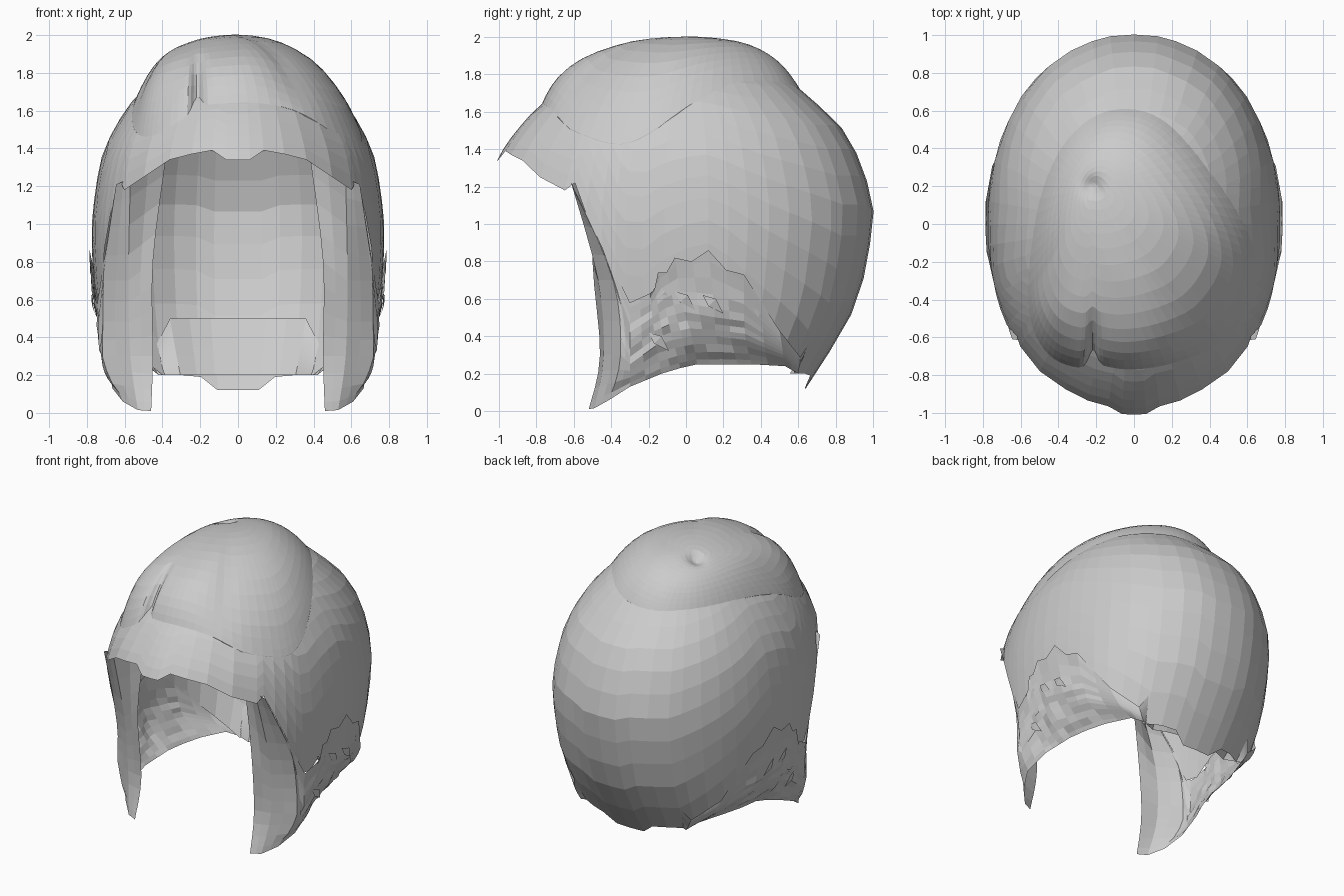
import bpy, math, random
from mathutils import Vector

random.seed(4)
cube = bpy.data.objects.get("Cube")
if cube:
    bpy.data.objects.remove(cube, do_unlink=True)

grey = bpy.data.materials.new("hair_grey")
grey.use_nodes = True
colour = (0.6, 0.6, 0.6, 1)
grey.diffuse_color = colour
grey.node_tree.nodes["Principled BSDF"].inputs["Base Color"].default_value = colour


def smooth_path(points, steps, closed=False):
    """Catmull-Rom samples through the points."""
    pts = [Vector(p) for p in points]
    n = len(pts)
    out = []
    for i in range(n if closed else n - 1):
        if closed:
            a, b, c, d = (pts[(i + k) % n] for k in (-1, 0, 1, 2))
        else:
            a, b, c, d = (pts[min(max(i + k, 0), n - 1)] for k in (-1, 0, 1, 2))
        for s in range(steps):
            t = s / steps
            out.append(0.5 * (2 * b + (c - a) * t + (2 * a - 5 * b + 4 * c - d) * t * t
                              + (3 * b - a - 3 * c + d) * t ** 3))
    return out if closed else out + [pts[-1]]


def make_object(name, verts, faces, mirror=False):
    mesh = bpy.data.meshes.new(name)
    mesh.from_pydata([tuple(v) for v in verts], [], faces)
    mesh.materials.append(grey)
    obj = bpy.data.objects.new(name, mesh)
    bpy.context.collection.objects.link(obj)
    if mirror:
        mod = obj.modifiers.new("Mirror", 'MIRROR')
        mod.merge_threshold = 0.002


def grid_object(name, columns, mirror=False, closed=False):
    """Skin equal-length columns of points with quads."""
    rows, n = len(columns[0]), len(columns)
    faces = []
    for i in range(n if closed else n - 1):
        j = (i + 1) % n
        for k in range(rows - 1):
            faces.append((i * rows + k, j * rows + k, j * rows + k + 1, i * rows + k + 1))
    make_object(name, [p for c in columns for p in c], faces, mirror)


# Head-shaped sections: height, half width, front reach, back reach
profile = smooth_path([Vector(r) for r in (
    (0.12, .66, 1.0, .64), (0.37, .72, 1.05, .80), (0.6, .755, 1.1, .92),
    (0.9, .775, 1.1, .985), (1.1, .765, 1.1, 1.0), (1.36, .72, 1.0, .92),
    (1.53, .64, .88, .82), (1.65, .56, .76, .69), (1.78, .42, .56, .53),
    (1.86, .25, .34, .34), (1.89, .12, .16, .16), (1.9, 0, 0, 0))], 5)


def section(z):
    for lo, hi in zip(profile, profile[1:]):
        if z <= hi[0]:
            return lo.lerp(hi, max(0, (z - lo[0]) / (hi[0] - lo[0])))
    return profile[-1]


def shell_point(angle, z):
    """Point on the head shell; the back half is slightly squared."""
    _, w, f, b = section(z)
    s, c = math.sin(math.radians(angle)), math.cos(math.radians(angle))
    if angle >= 180:
        return Vector((0, b, z))
    if c >= 0:
        return Vector((s * w, -c * f, z))
    return Vector((s ** .92 * w, abs(c) ** .94 * b, z))


def shell_height(x, y):
    lo, hi = 0.6, 1.9
    for _ in range(24):
        mid = (lo + hi) / 2
        _, w, f, b = section(mid)
        reach = f if y < 0 else b
        if (x / max(w, 1e-5)) ** 2 + (y / max(reach, 1e-5)) ** 2 < 1:
            lo = mid
        else:
            hi = mid
    return lo


# Outer shell: angle from the front and the height of the lower edge there
edge = [(0, 1.34), (5, 1.34), (11, 1.39), (20, 1.37), (30, 1.34), (42, 1.25), (53, 1.18),
        (56, 1.22), (61, 1.06), (66, .87), (70, .68), (73, .58), (78, .57), (84, .68),
        (90, .74), (96, .77), (102, .70), (108, .60), (115, .50), (122, .42), (131, .33),
        (140, .25), (146, .2), (156, .2), (165, .19), (172, .12), (180, .12)]
columns = [[shell_point(angle, low + (1.9 - low) * math.sin(k / 14 * math.pi / 2))
            for k in range(15)] for angle, low in edge]
grid_object("outer_hair_shell", columns, mirror=True)

# Lower side layer: sideburn, ear tufts and nape, each column top to bottom
side = [
    ((.38, -.50, 1.36), (.45, -.50, .80), (.45, -.46, .30), (.46, -.52, .01)),
    ((.57, -.62, 1.24), (.58, -.47, .70), (.57, -.44, .30), (.53, -.49, .015)),
    ((.645, -.61, 1.21), (.715, -.39, .70), (.71, -.35, .30), (.61, -.41, .06)),
    ((.745, -.30, .58), (.735, -.30, .42), (.715, -.30, .25), (.665, -.30, .13)),
    ((.77, -.19, .63), (.745, -.18, .50), (.715, -.16, .35), (.65, -.13, .20)),
    ((.78, -.15, .74), (.75, -.11, .55), (.715, -.07, .38), (.62, -.03, .23)),
    ((.785, -.06, .82), (.755, -.02, .58), (.715, .03, .40), (.60, .06, .25)),
    ((.785, .12, .86), (.75, .15, .55), (.69, .16, .40), (.58, .20, .25)),
    ((.75, .31, .73), (.71, .31, .52), (.65, .32, .38), (.54, .35, .25)),
    ((.63, .50, .43), (.60, .51, .37), (.55, .52, .30), (.47, .53, .24)),
    ((.47, .61, .29), (.455, .61, .26), (.44, .605, .23), (.42, .60, .20)),
]
sampled = [smooth_path(c, 4) for c in side]
columns = []
for i, col in enumerate(sampled):
    columns.append(col)
    if i + 1 < len(sampled):
        half = [p.lerp(q, .5) for p, q in zip(col, sampled[i + 1])]
        if 3 < i < 8:
            half[0].z -= .04    # ragged tuft edge
        columns.append(half)
for col in columns[4:-4]:
    for p in col[2:-1]:
        p.x += random.uniform(-.01, .01)

# Nape lining continues the layer just inside the shell
for angle in (152, 161, 170, 180):
    column = []
    for k in range(len(columns[0])):
        t = k / (len(columns[0]) - 1)
        p = shell_point(angle, .5 - .3 * t)
        inset = .97 - .07 * t
        column.append(Vector((p.x * inset, p.y * inset, p.z)))
    columns.append(column)
grid_object("side_hair_layer", columns, mirror=True)

# Small loose locks on the side layer
verts, faces = [], []
for y, z, x in ((-.18, .66, .755), (-.06, .64, .765), (.09, .62, .765), (-.20, .42, .73)):
    n = len(verts)
    verts += [(x, y, z), (x + .012, y + .07, z - .02), (x - .01, y + .11, z - .10),
              (x + .005, y + .03, z - .06)]
    faces += [(n, n + 1, n + 3), (n + 1, n + 2, n + 3)]
make_object("side_locks", verts, faces, mirror=True)

# Swept top: an oval cap raised over the shell, fanning out from the crown swirl
outline = [(-.08, .61), (.1, .58), (.25, .47), (.43, .25), (.57, .02), (.65, -.2), (.63, -.4),
           (.47, -.62), (.23, -.73), (0, -.77), (-.16, -.75), (-.22, -.71), (-.29, -.76),
           (-.43, -.71), (-.52, -.59), (-.56, -.4), (-.54, -.1), (-.48, .2), (-.38, .42),
           (-.24, .56)]
crown = Vector((-.22, .2))
rings = [0, .04, .08, .13, .19, .26, .34, .43, .52, .61, .7, .78, .85, .91, .95, .98, 1]


def bell(d, width):
    return math.exp(-(d / width) ** 2)


def ramp(value, start, end):
    t = min(1, max(0, (value - start) / (end - start)))
    return t * t * (3 - 2 * t)


columns = []
for rim in smooth_path(outline, 4, closed=True):
    front = ramp(-rim.y, .4, .72) * ramp(-rim.x, -.4, -.05)
    power = 3.5 + 12 * front
    column = []
    for r in rings:
        p = crown.lerp(rim, r)
        lift = .105 * (1 - r ** power)
        lift -= .06 * bell(p.x + .215, .03) * ramp(-p.y, .4, .68)
        lift -= .035 * bell((p - crown).length, .05)
        lift += .03 * bell((p - Vector((-.4, -.5))).length, .15) * (1 - r ** 8)
        column.append(Vector((p.x, p.y, shell_height(p.x, p.y) + lift)))
    # tuck the rim back under the front lip
    p = crown.lerp(rim, 1 - .04 * front)
    column.append(Vector((p.x, p.y, shell_height(p.x, p.y) - .02)))
    columns.append(column)
grid_object("swept_top_hair", columns, closed=True)
